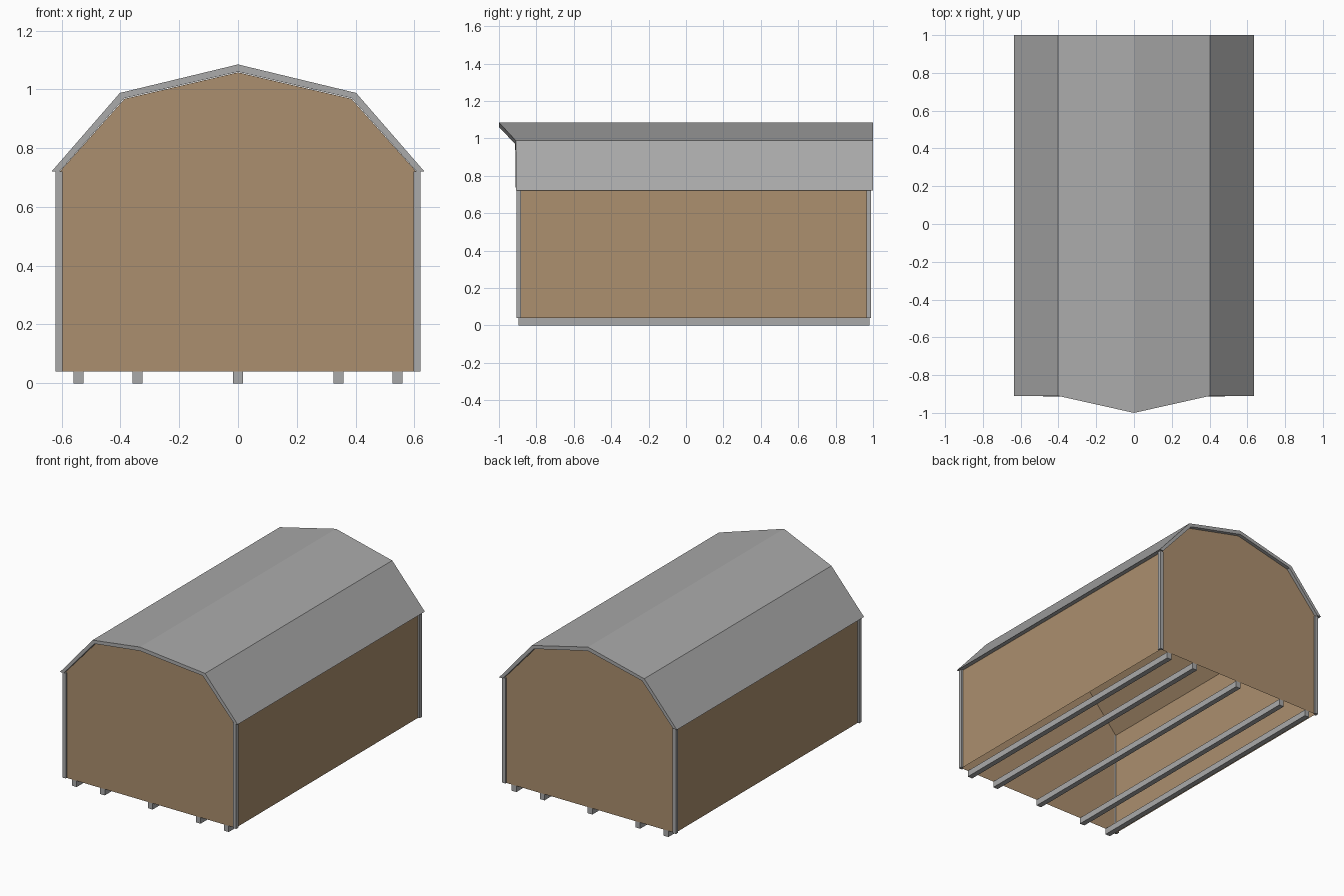
import bpy, bmesh

if "Cube" in bpy.data.objects:
    bpy.data.objects.remove(bpy.data.objects["Cube"])

def material(name, rgb):
    m = bpy.data.materials.new(name)
    m.diffuse_color = (*rgb, 1)
    m.use_nodes = True
    m.node_tree.nodes["Principled BSDF"].inputs["Base Color"].default_value = m.diffuse_color
    return m

BROWN = material("brown siding", (0.41, 0.275, 0.156))
GREY = material("grey metal", (0.40, 0.40, 0.40))

def loft(name, a, b, mat, skip=()):
    """Join two matching outlines into a prism; sides listed in skip stay open."""
    bm = bmesh.new()
    va = [bm.verts.new(p) for p in a]
    vb = [bm.verts.new(p) for p in b]
    bm.faces.new(va)
    bm.faces.new(vb[::-1])
    n = len(a)
    for i in range(n):
        if i not in skip:
            j = (i + 1) % n
            bm.faces.new((va[i], vb[i], vb[j], va[j]))
    bmesh.ops.recalc_face_normals(bm, faces=bm.faces)
    me = bpy.data.meshes.new(name)
    bm.to_mesh(me)
    bm.free()
    me.materials.append(mat)
    ob = bpy.data.objects.new(name, me)
    bpy.context.collection.objects.link(ob)
    return ob

def mirrored(half):
    """Complete a right-hand half profile that ends on the ridge."""
    return half + [(-x, z) for x, z in half[-2::-1]]

FRONT, BACK, FLOOR, EAVE, SIDE = -0.895, 0.98, 0.04, 0.72, 0.61

# Walls with roof lining, open underneath
wall = mirrored([(SIDE, FLOOR), (SIDE - 0.003, EAVE), (0.386, 0.968), (0, 1.058)])
loft("shed_walls", [(x, FRONT, z) for x, z in wall],
     [(x, BACK, z) for x, z in wall], BROWN, skip=(len(wall) - 1,))

# Gambrel roof, ridge pointing forward at the front
outer = mirrored([(0.635, EAVE), (0.402, 0.988), (0, 1.085)])
inner = mirrored([(0.608, EAVE), (0.387, 0.97), (0, 1.06)])
roof = outer + inner[::-1]
front_y = lambda x: -0.91 - 0.09 * max(0, 1 - abs(x) / 0.402)
loft("roof", [(x, front_y(x), z) for x, z in roof],
     [(x, 1.0, z) for x, z in roof], GREY)

# L-shaped corner trims
T, W = 0.011, 0.024
ell = [(0, 0), (-W, 0), (-W, T), (-T, T), (-T, W), (0, W)]
for sx, side in ((1, "right"), (-1, "left")):
    for sy, y0, end in ((1, FRONT - 0.01, "front"), (-1, BACK + 0.01, "back")):
        pts = [(sx * (SIDE + 0.011 + u), y0 + sy * v) for u, v in ell]
        loft(f"corner_trim_{end}_{side}", [(*p, FLOOR) for p in pts],
             [(*p, EAVE) for p in pts], GREY)

# Floor skids
for i, x in enumerate((-0.543, -0.342, 0, 0.342, 0.543)):
    sq = [(x - 0.017, 0), (x + 0.017, 0), (x + 0.017, FLOOR), (x - 0.017, FLOOR)]
    loft(f"skid_{i + 1}", [(u, FRONT, z) for u, z in sq],
         [(u, BACK, z) for u, z in sq], GREY)
